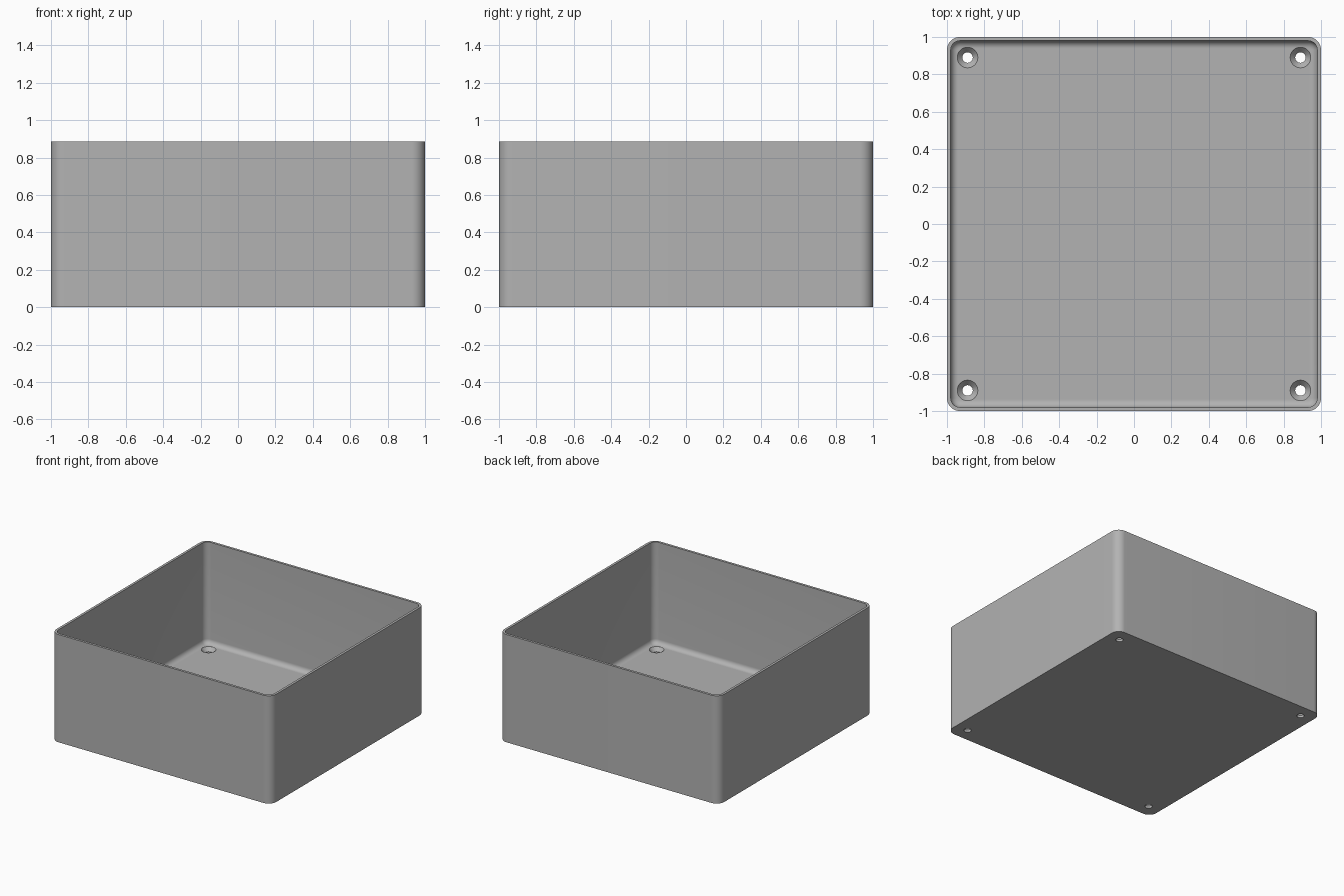
import bpy, bmesh, math

old = bpy.data.objects.get("Cube")
if old:
    bpy.data.objects.remove(old, do_unlink=True)

HEIGHT, FLOOR, WALL = 0.885, 0.05, 0.02
CORNER, FILLET = 0.07, 0.04
HOLE_POS, HOLE_R, SINK_R = 0.89, 0.028, 0.055

grey = bpy.data.materials.new("plain grey")
grey.use_nodes = True
colour = (0.45, 0.45, 0.45, 1)
grey.diffuse_color = colour
grey.node_tree.nodes["Principled BSDF"].inputs["Base Color"].default_value = colour


def rounded_square(half, radius, z, steps=12):
    """Points of a square with round corners, counter-clockwise."""
    points = []
    for quarter in range(4):
        middle = math.radians(45 + 90 * quarter)
        cx = math.copysign(half - radius, math.cos(middle))
        cy = math.copysign(half - radius, math.sin(middle))
        for i in range(steps + 1):
            a = math.pi / 2 * (quarter + i / steps)
            points.append((cx + radius * math.cos(a), cy + radius * math.sin(a), z))
    return points


def circle(x, y, radius, z, count=40):
    return [(x + radius * math.cos(math.tau * i / count),
             y + radius * math.sin(math.tau * i / count), z) for i in range(count)]


def loft(name, loops):
    """Skin a stack of equal loops and cap both ends."""
    bm = bmesh.new()
    rings = [[bm.verts.new(p) for p in loop] for loop in loops]
    for low, high in zip(rings, rings[1:]):
        for i in range(len(low)):
            j = (i + 1) % len(low)
            bm.faces.new((low[i], low[j], high[j], high[i]))
    bm.faces.new(rings[0][::-1])
    bm.faces.new(rings[-1])
    bmesh.ops.recalc_face_normals(bm, faces=bm.faces)
    mesh = bpy.data.meshes.new(name)
    bm.to_mesh(mesh)
    bm.free()
    obj = bpy.data.objects.new(name, mesh)
    bpy.context.collection.objects.link(obj)
    mesh.materials.append(grey)
    return obj


# Tray: outer wall, rim, inner wall, then a fillet down to the floor
inner = 1 - WALL
loops = [rounded_square(1, CORNER, 0), rounded_square(1, CORNER, HEIGHT),
         rounded_square(inner, CORNER - WALL, HEIGHT)]
for i in range(9):
    a = math.pi / 2 * i / 8
    inset = FILLET * (1 - math.cos(a))
    loops.append(rounded_square(inner - inset, CORNER - WALL - inset,
                                FLOOR + FILLET * (1 - math.sin(a))))
tray = loft("open_tray", loops)
bpy.context.view_layer.objects.active = tray
tray.select_set(True)

# Countersunk screw holes in the four corners
for x in (-HOLE_POS, HOLE_POS):
    for y in (-HOLE_POS, HOLE_POS):
        cutter = loft("screw_hole_cutter", [
            circle(x, y, HOLE_R, -0.05), circle(x, y, HOLE_R, FLOOR - 0.03),
            circle(x, y, SINK_R, FLOOR), circle(x, y, SINK_R, FLOOR + 0.1)])
        cutter.hide_render = True
        cut = tray.modifiers.new("screw_hole", "BOOLEAN")
        cut.operation, cut.solver, cut.object = "DIFFERENCE", "EXACT", cutter
        bpy.ops.object.modifier_apply(modifier=cut.name)
        bpy.data.objects.remove(cutter, do_unlink=True)

bpy.ops.object.shade_smooth_by_angle(angle=math.radians(30))
